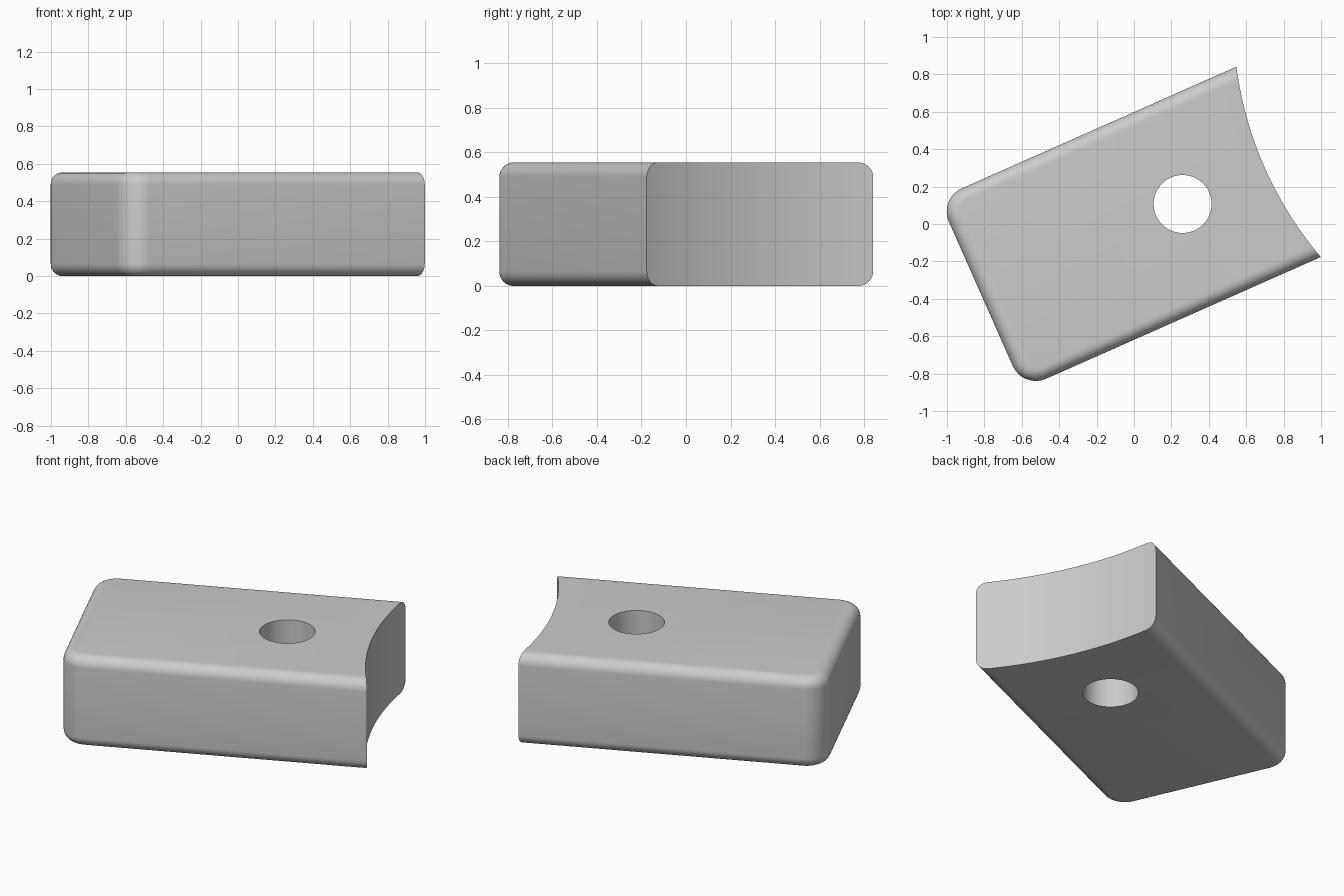
import bpy, bmesh, math
from mathutils import Matrix, Vector

if "Cube" in bpy.data.objects:
    bpy.data.objects.remove(bpy.data.objects["Cube"], do_unlink=True)

ANGLE = math.radians(23.9)
HEIGHT = 0.555
BACK, FRONT = -0.90, 1.20          # length range before the end is cut
SIDE_LO, SIDE_HI = -0.566, 0.547   # width range
CORNER_R, EDGE_R = 0.135, 0.065
SAG, ARC_R = 0.08, 1.97            # hollow end
turn = Matrix.Rotation(ANGLE, 4, 'Z')

grey = bpy.data.materials.new("light grey")
grey.use_nodes = True
colour = (0.6, 0.6, 0.6, 1)
grey.diffuse_color = colour
grey.node_tree.nodes["Principled BSDF"].inputs["Base Color"].default_value = colour


def add_object(name, bm):
    mesh = bpy.data.meshes.new(name)
    bm.to_mesh(mesh)
    bm.free()
    mesh.materials.append(grey)
    obj = bpy.data.objects.new(name, mesh)
    bpy.context.collection.objects.link(obj)
    return obj


def cylinder(name, centre, radius, segments):
    bm = bmesh.new()
    place = Matrix.Translation((centre[0], centre[1], HEIGHT / 2))
    bmesh.ops.create_cone(bm, cap_ends=True, segments=segments, radius1=radius,
                          radius2=radius, depth=HEIGHT + 0.4, matrix=place)
    obj = add_object(name, bm)
    obj.hide_render = True
    return obj


# Block: plan corners rounded first, then the top and bottom rims
bm = bmesh.new()
size = Matrix.Diagonal((FRONT - BACK, SIDE_HI - SIDE_LO, HEIGHT, 1))
mid = Vector(((FRONT + BACK) / 2, (SIDE_HI + SIDE_LO) / 2, HEIGHT / 2))
bmesh.ops.create_cube(bm, size=1, matrix=Matrix.Translation(mid) @ size)
uprights = [e for e in bm.edges
            if all(v.co.x < 0 for v in e.verts)
            and abs(e.verts[0].co.z - e.verts[1].co.z) > 0.1]
bmesh.ops.bevel(bm, geom=uprights, offset=CORNER_R, offset_type='OFFSET',
                segments=12, profile=0.5, affect='EDGES')
rims = [e for e in bm.edges
        if abs(e.verts[0].co.z - e.verts[1].co.z) < 1e-4
        and not all(v.co.x > FRONT - 1e-3 for v in e.verts)]
bmesh.ops.bevel(bm, geom=rims, offset=EDGE_R, offset_type='OFFSET',
                segments=8, profile=0.5, affect='EDGES')
bmesh.ops.transform(bm, matrix=turn, verts=bm.verts)
bmesh.ops.recalc_face_normals(bm, faces=bm.faces)
block = add_object("rounded_block", bm)

# Hollow end and through hole
arc_centre = turn @ Vector((0.841 - SAG + ARC_R, (SIDE_LO + SIDE_HI) / 2, 0))
cutters = [cylinder("hollow_end_cutter", arc_centre, ARC_R, 256),
           cylinder("hole_cutter", (0.26, 0.107), 0.155, 64)]
bpy.context.view_layer.objects.active = block
for cutter in cutters:
    mod = block.modifiers.new(cutter.name, 'BOOLEAN')
    mod.operation = 'DIFFERENCE'
    mod.solver = 'EXACT'
    mod.object = cutter
    bpy.ops.object.modifier_apply(modifier=mod.name)
    bpy.data.objects.remove(cutter, do_unlink=True)

# Smooth shading with crisp cut edges
for obj in bpy.context.selected_objects:
    obj.select_set(False)
block.select_set(True)
bpy.ops.object.shade_smooth_by_angle(angle=math.radians(30))
